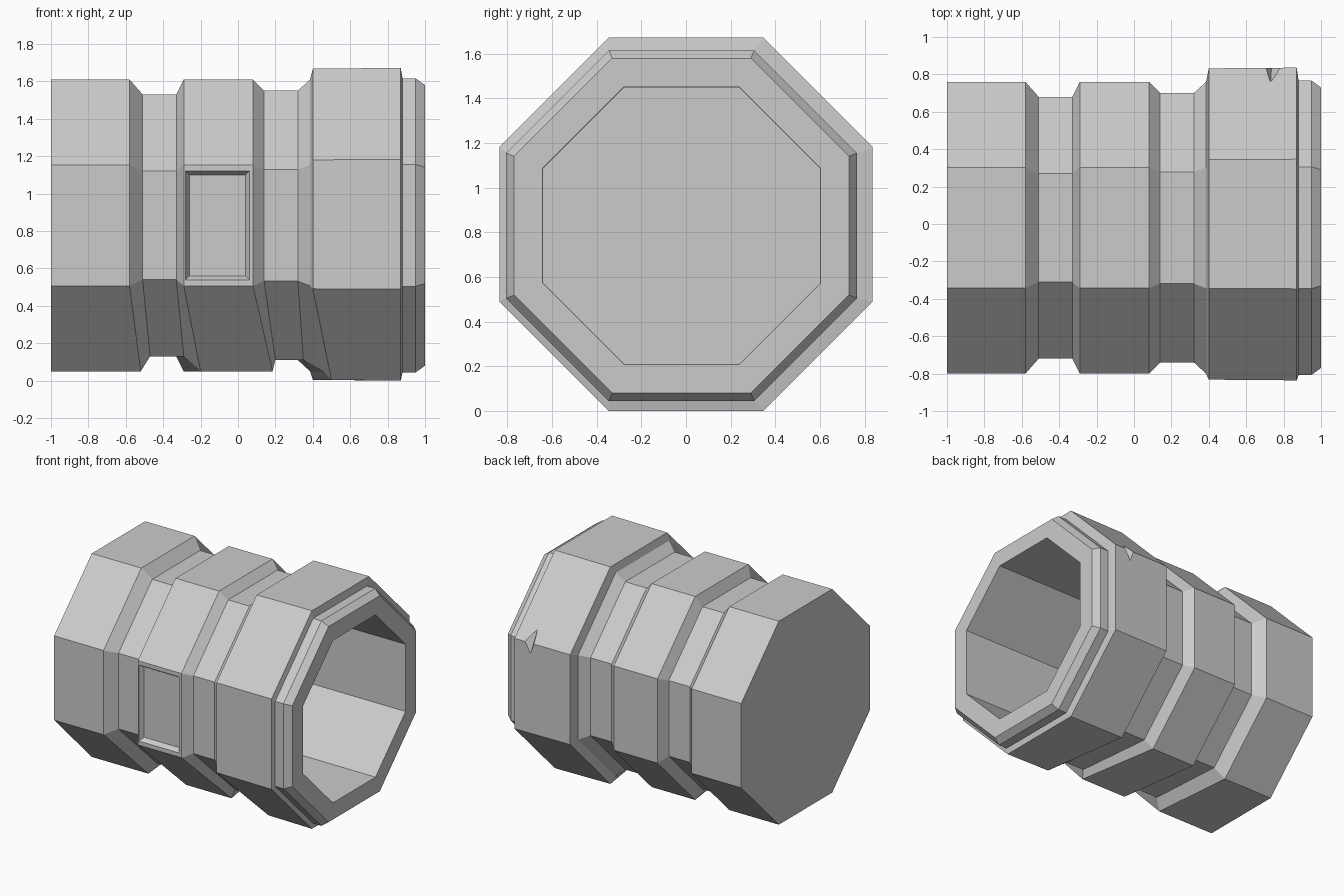
import bpy, bmesh, math

if "Cube" in bpy.data.objects:
    bpy.data.objects.remove(bpy.data.objects["Cube"])

# Stations along the barrel: x, octagon apothem, centre y, centre z, x shift of lower front corner
OUTER = [
    (-1.00, 0.78, -0.02, 0.83, 0.0), (-0.58, 0.78, -0.02, 0.83, 0.06),
    (-0.51, 0.70, -0.02, 0.83, 0.04), (-0.33, 0.70, -0.02, 0.83, 0.04),
    (-0.29, 0.78, -0.02, 0.83, 0.09), (0.08, 0.78, -0.02, 0.83, 0.105),
    (0.14, 0.72, -0.02, 0.83, 0.06), (0.32, 0.72, -0.02, 0.83, 0.03),
    (0.385, 0.78, -0.02, 0.83, 0.07), (0.40, 0.832, 0.0, 0.836, 0.10),
    (0.87, 0.836, 0.0, 0.836, 0.0), (0.88, 0.786, -0.02, 0.83, 0.0),
    (0.95, 0.786, -0.02, 0.83, 0.0), (1.00, 0.75, -0.02, 0.83, 0.0),
]
# Hollow inside, from the mouth back to the closed end
INNER = [(1.00, 0.622, -0.02, 0.83, 0.0), (-0.92, 0.62, -0.02, 0.83, 0.0)]


def finish(name, bm):
    bmesh.ops.recalc_face_normals(bm, faces=bm.faces[:])
    mesh = bpy.data.meshes.new(name)
    bm.to_mesh(mesh)
    bm.free()
    ob = bpy.data.objects.new(name, mesh)
    bpy.context.collection.objects.link(ob)
    return ob


def octagon(bm, x, apothem, cy, cz, shift):
    r = apothem / math.cos(math.pi / 8)
    ring = []
    for i in range(8):
        a = math.pi / 8 + i * math.pi / 4
        dx = shift if i == 5 else 0.0
        ring.append(bm.verts.new((x + dx, cy + r * math.cos(a), cz + r * math.sin(a))))
    return ring


def hull(name, points):
    bm = bmesh.new()
    for p in points:
        bm.verts.new(p)
    bmesh.ops.convex_hull(bm, input=bm.verts[:])
    bmesh.ops.dissolve_limit(bm, angle_limit=0.01, verts=bm.verts[:], edges=bm.edges[:])
    return finish(name, bm)


def carve(target, cutter):
    cutter.hide_render = True
    cutter.hide_set(True)
    mod = target.modifiers.new(cutter.name, 'BOOLEAN')
    mod.operation = 'DIFFERENCE'
    mod.solver = 'EXACT'
    mod.object = cutter
    bpy.context.view_layer.objects.active = target
    bpy.ops.object.modifier_apply(modifier=mod.name)
    bpy.data.objects.remove(cutter, do_unlink=True)


# Octagonal barrel with grooves, collar and hollow mouth
bm = bmesh.new()
rings = [octagon(bm, *s) for s in OUTER + INNER]
for a, b in zip(rings, rings[1:]):
    for i in range(8):
        j = (i + 1) % 8
        bm.faces.new((a[i], a[j], b[j], b[i]))
bm.faces.new(rings[0])
bm.faces.new(rings[-1])
barrel = finish("barrel", bm)

# Recessed panel on the front face, with sloping sides
window = []
for y, g in ((-0.83, -0.02), (-0.765, 0.02)):
    window += [(x, y, z) for x in (-0.28 + g, 0.06 - g) for z in (0.54 + g, 1.12 - g)]
carve(barrel, hull("panel_cutter", window))

# Small chip in the upper rear edge of the collar
carve(barrel, hull("chip_cutter", [
    (0.70, 0.84, 1.19), (0.79, 0.84, 1.19), (0.73, 0.755, 1.255),
    (0.735, 0.835, 1.10), (0.74, 0.90, 1.27)]))
